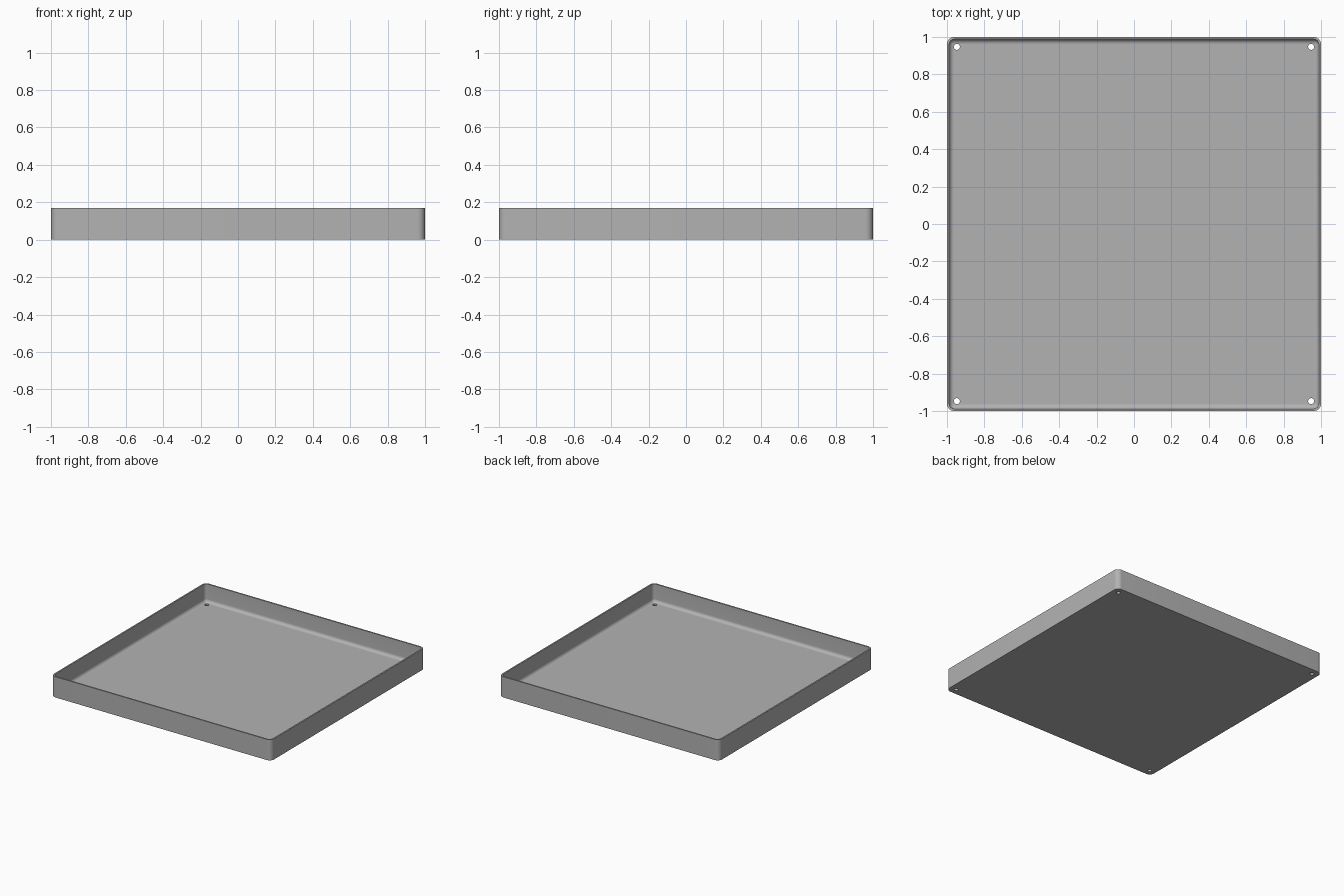
import bpy, bmesh
from math import sin, cos, pi

cube = bpy.data.objects.get("Cube")
if cube:
    bpy.data.objects.remove(cube, do_unlink=True)

HEIGHT, FLOOR, WALL = 0.17, 0.022, 0.012
CORNER, FILLET, STEPS = 0.04, 0.026, 8
HOLE_POS, HOLE_R = 0.947, 0.016

grey = bpy.data.materials.new("plain grey")
grey.use_nodes = True
colour = (0.45, 0.45, 0.45, 1)
grey.diffuse_color = colour
grey.node_tree.nodes["Principled BSDF"].inputs["Base Color"].default_value = colour


def rounded_ring(bm, inset, z):
    """Rounded square, moved inwards by inset"""
    radius = max(CORNER - inset, 0.002)
    centre = 1 - inset - radius
    ring = []
    for q, (sx, sy) in enumerate([(1, 1), (-1, 1), (-1, -1), (1, -1)]):
        for i in range(STEPS + 1):
            a = (q + i / STEPS) * pi / 2
            ring.append(bm.verts.new((sx * centre + radius * cos(a),
                                      sy * centre + radius * sin(a), z)))
    return ring


# Tray: outer wall, rim, inner wall, then a fillet down to the floor
profile = [(0, 0), (0, HEIGHT), (WALL, HEIGHT)]
for i in range(STEPS + 1):
    a = i / STEPS * pi / 2
    profile.append((WALL + FILLET * (1 - cos(a)), FLOOR + FILLET * (1 - sin(a))))

bm = bmesh.new()
rings = [rounded_ring(bm, inset, z) for inset, z in profile]
for low, high in zip(rings, rings[1:]):
    for i in range(len(low)):
        j = (i + 1) % len(low)
        bm.faces.new((low[i], low[j], high[j], high[i]))
bm.faces.new(rings[0][::-1])
bm.faces.new(rings[-1])
bmesh.ops.recalc_face_normals(bm, faces=bm.faces)
mesh = bpy.data.meshes.new("tray")
bm.to_mesh(mesh)
bm.free()
tray = bpy.data.objects.new("tray", mesh)
bpy.context.collection.objects.link(tray)
mesh.materials.append(grey)

# Screw holes through the floor corners
bm = bmesh.new()
for x in (-HOLE_POS, HOLE_POS):
    for y in (-HOLE_POS, HOLE_POS):
        made = bmesh.ops.create_cone(bm, cap_ends=True, segments=32, radius1=HOLE_R,
                                     radius2=HOLE_R, depth=0.2)
        bmesh.ops.translate(bm, verts=made["verts"], vec=(x, y, 0))
cutter_mesh = bpy.data.meshes.new("hole_cutter")
bm.to_mesh(cutter_mesh)
bm.free()
cutter_mesh.materials.append(grey)
cutter = bpy.data.objects.new("hole_cutter", cutter_mesh)
bpy.context.collection.objects.link(cutter)

bpy.context.view_layer.objects.active = tray
tray.select_set(True)
cut = tray.modifiers.new("screw holes", "BOOLEAN")
cut.operation, cut.solver, cut.object = "DIFFERENCE", "EXACT", cutter
bpy.ops.object.modifier_apply(modifier=cut.name)
bpy.data.objects.remove(cutter, do_unlink=True)
bpy.ops.object.shade_smooth_by_angle(angle=0.6)
